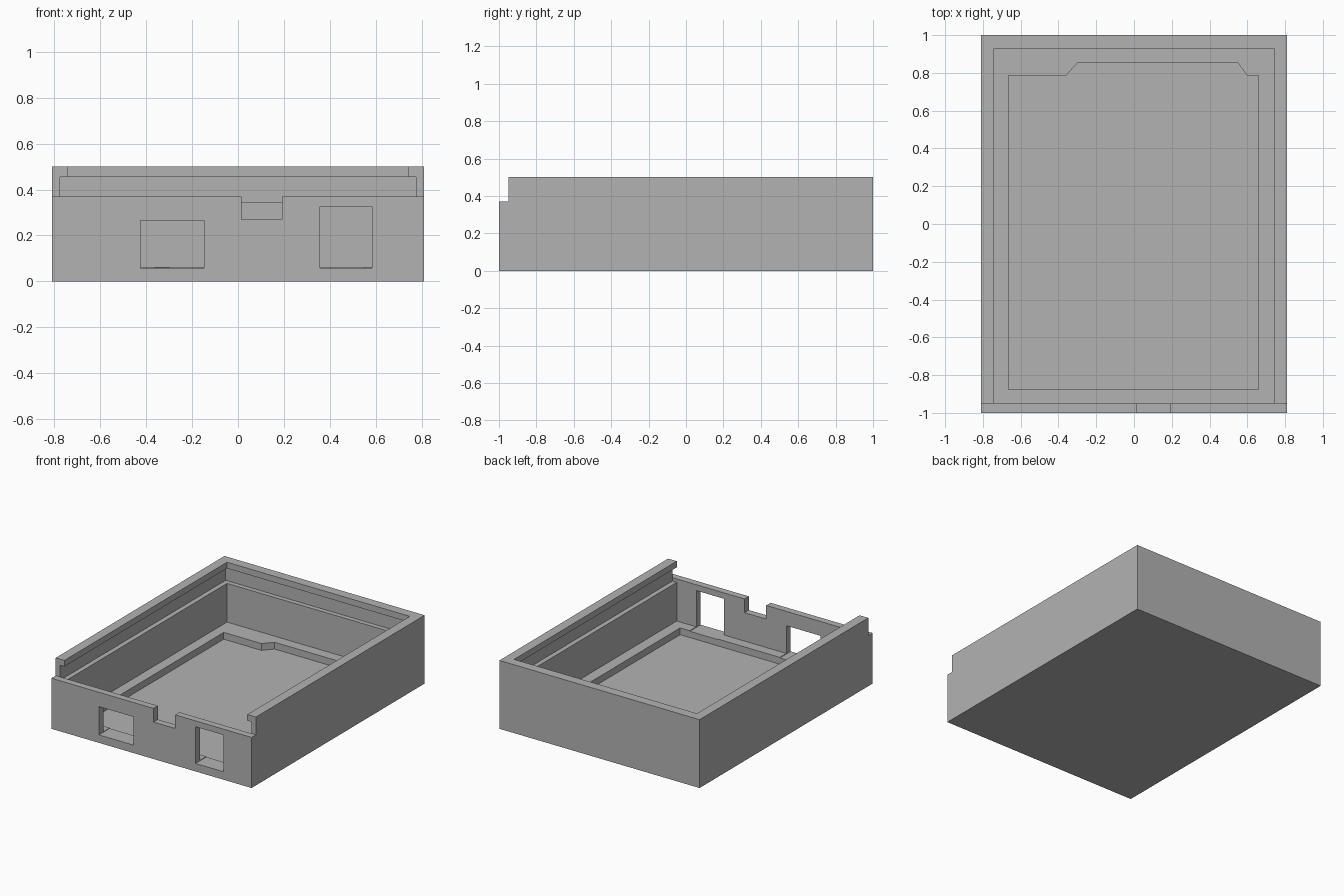
import bpy, bmesh
from mathutils import Vector

if "Cube" in bpy.data.objects:
    bpy.data.objects.remove(bpy.data.objects["Cube"])

grey = bpy.data.materials.new("plain grey")
grey.diffuse_color = (0.45, 0.45, 0.45, 1)
grey.use_nodes = True
grey.node_tree.nodes["Principled BSDF"].inputs["Base Color"].default_value = grey.diffuse_color


def prism(name, outline, place, sweep):
    """Extrude a 2D outline; place maps 2D to 3D, sweep is the extrusion vector."""
    bm = bmesh.new()
    face = bm.faces.new([bm.verts.new(place(a, b)) for a, b in outline])
    ext = bmesh.ops.extrude_face_region(bm, geom=[face])
    bmesh.ops.translate(bm, vec=Vector(sweep),
                        verts=[g for g in ext["geom"] if isinstance(g, bmesh.types.BMVert)])
    bmesh.ops.recalc_face_normals(bm, faces=bm.faces)
    mesh = bpy.data.meshes.new(name)
    bm.to_mesh(mesh)
    bm.free()
    mesh.materials.append(grey)
    obj = bpy.data.objects.new(name, mesh)
    bpy.context.collection.objects.link(obj)
    return obj


def side_prism(name, half_width, outline):
    """Side profile (y, z) swept across the full width."""
    return prism(name, outline, lambda y, z: (-half_width, y, z), (2 * half_width, 0, 0))


def front_cut(name, x0, x1, z0, z1, y1):
    """Rectangular opening through the front wall."""
    return prism(name, [(x0, z0), (x1, z0), (x1, z1), (x0, z1)],
                 lambda x, z: (x, -1.1, z), (0, y1 + 1.1, 0))


# Tray body with a lower front wall
tray = side_prism("tray", 0.81, [(-1, 0), (1, 0), (1, 0.5), (-0.95, 0.5),
                                 (-0.95, 0.37), (-1, 0.37)])

cutters = [
    # Main cavity, open at the top
    side_prism("cavity_cutter", 0.74, [(-0.95, 0.062), (0.93, 0.062), (0.93, 0.6),
                                       (-1.1, 0.6), (-1.1, 0.37), (-0.95, 0.37)]),
    # Sliding lid groove under the rim, open at the front
    side_prism("groove_cutter", 0.775, [(-0.95, 0.345), (0.965, 0.345), (0.965, 0.455),
                                        (-1.1, 0.455), (-1.1, 0.37), (-0.95, 0.37)]),
    # Recessed floor pocket with a widened back
    prism("pocket_cutter", [(-0.665, -0.875), (0.66, -0.875), (0.66, 0.785), (0.60, 0.785),
                            (0.55, 0.852), (-0.30, 0.852), (-0.36, 0.785), (-0.665, 0.785)],
          lambda x, y: (x, y, 0.012), (0, 0, 0.2)),
    # Two front ports and the thumb notch
    front_cut("left_port_cutter", -0.425, -0.147, 0.058, 0.265, -0.86),
    front_cut("right_port_cutter", 0.356, 0.582, 0.058, 0.327, -0.86),
    front_cut("notch_cutter", 0.016, 0.192, 0.27, 0.6, -0.9),
]

for cutter in cutters:
    mod = tray.modifiers.new(cutter.name, "BOOLEAN")
    mod.operation = "DIFFERENCE"
    mod.solver = "EXACT"
    mod.object = cutter
    cutter.hide_render = True
    cutter.hide_set(True)
